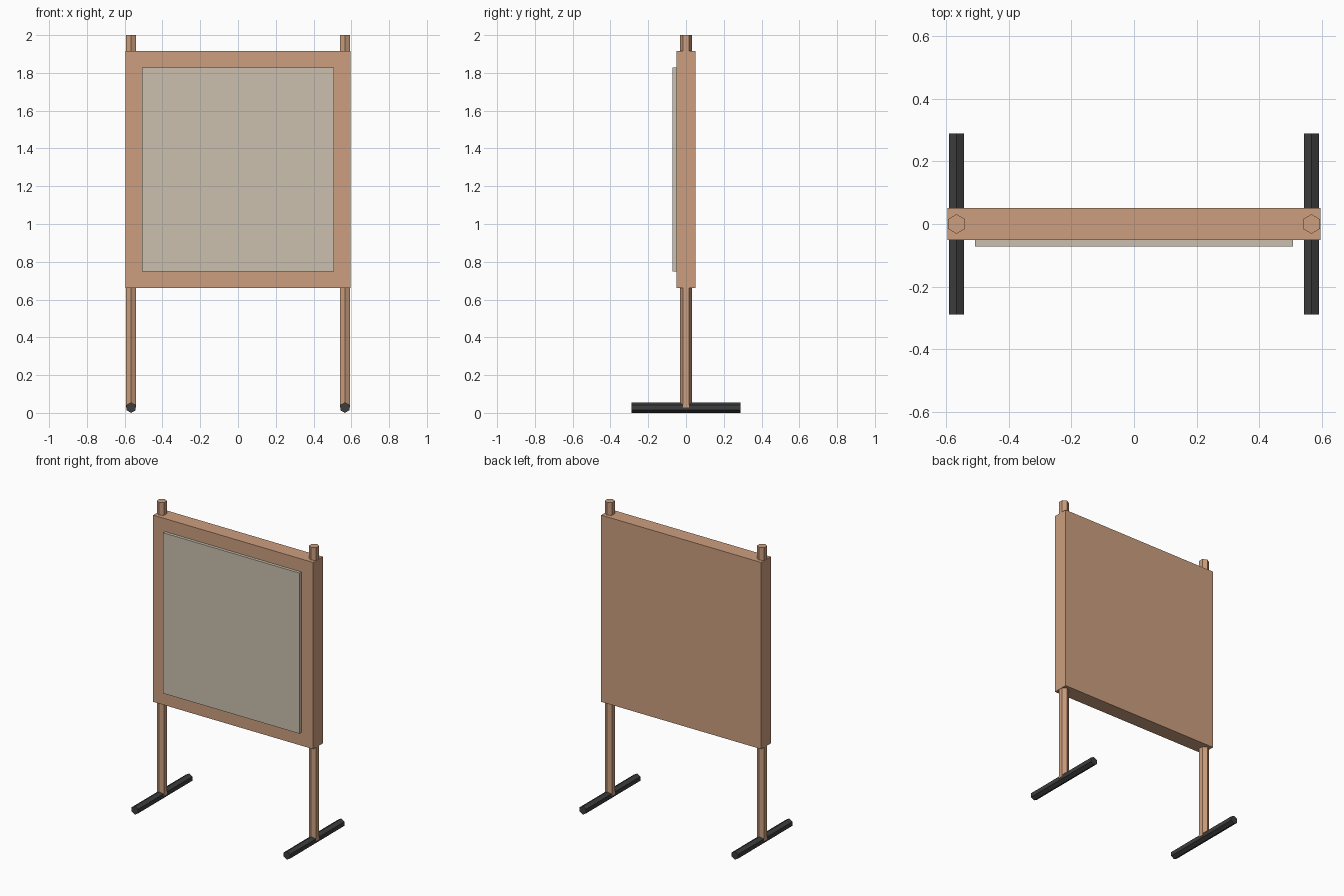
import bpy
import math

if "Cube" in bpy.data.objects:
    bpy.data.objects.remove(bpy.data.objects["Cube"])


def material(name, rgb):
    m = bpy.data.materials.new(name)
    m.diffuse_color = (*rgb, 1.0)
    m.use_nodes = True
    m.node_tree.nodes["Principled BSDF"].inputs["Base Color"].default_value = m.diffuse_color
    return m


wood = material("warm wood", (0.604, 0.345, 0.209))
beige = material("pale beige", (0.60, 0.53, 0.43))
dark = material("dark grey", (0.047, 0.047, 0.047))


def finish(obj, name, mat):
    obj.name = name
    obj.data.materials.append(mat)


def box(name, lo, hi, mat):
    centre = [(a + b) / 2 for a, b in zip(lo, hi)]
    size = [b - a for a, b in zip(lo, hi)]
    bpy.ops.mesh.primitive_cube_add(size=1, location=centre)
    obj = bpy.context.object
    obj.scale = size
    finish(obj, name, mat)


def hex_rod(name, radius, length, centre, rot, mat):
    bpy.ops.mesh.primitive_cylinder_add(vertices=6, radius=radius, depth=length,
                                        location=centre, rotation=rot)
    finish(bpy.context.object, name, mat)


# Main panel and the raised board on its front
box("panel", (-0.595, -0.051, 0.66), (0.595, 0.051, 1.915), wood)
box("front_board", (-0.507, -0.071, 0.748), (0.507, -0.04, 1.828), beige)

# Hexagonal posts and feet on both sides
for side, x in (("left", -0.566), ("right", 0.566)):
    hex_rod(side + "_post", 0.031, 1.972, (x, 0, 1.014), (0, 0, 0), wood)
    hex_rod(side + "_foot", 0.028, 0.576, (x, 0, 0.028), (math.pi / 2, 0, 0), dark)
